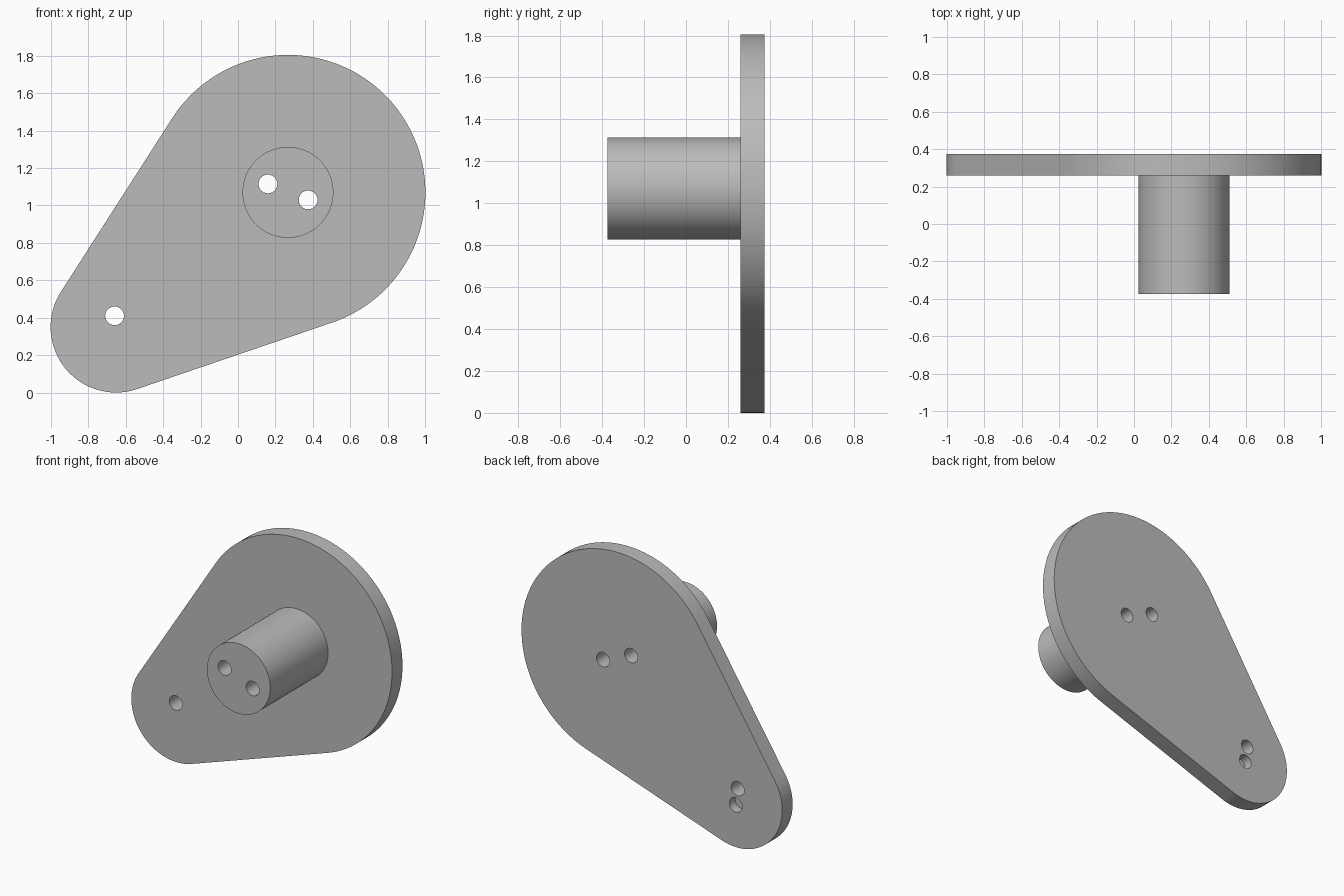
import bpy
import bmesh
from math import acos, atan2, cos, sin, pi, hypot, radians
from mathutils import Matrix, Vector

cube = bpy.data.objects.get("Cube")
if cube:
    bpy.data.objects.remove(cube, do_unlink=True)

# Key dimensions, as (x, z) centres and y depths
BIG, BIG_R = (0.267, 1.07), 0.735
SMALL, SMALL_R = (-0.652, 0.35), 0.35
FRONT, JOIN, BACK = -0.375, 0.26, 0.375
BOSS_R, HOLE_R = 0.243, 0.05
PIN_HOLES = [(0.16, 1.115), (0.375, 1.03)]
END_HOLE, BLIND_HOLE = (-0.66, 0.41), (-0.645, 0.293)
BLIND_DEPTH = 0.065

grey = bpy.data.materials.new("plain grey")
grey.use_nodes = True
grey.diffuse_color = (0.5, 0.5, 0.5, 1)
grey.node_tree.nodes["Principled BSDF"].inputs["Base Color"].default_value = (0.5, 0.5, 0.5, 1)


def arc(centre, radius, start, end, steps):
    """Points along an arc, both ends included."""
    angles = [start + (end - start) * i / steps for i in range(steps + 1)]
    return [(centre[0] + radius * cos(a), centre[1] + radius * sin(a)) for a in angles]


def extrude_profile(name, points, y0, y1):
    """Solid made by sweeping an x-z outline from y0 to y1."""
    bm = bmesh.new()
    face = bm.faces.new([bm.verts.new((x, y0, z)) for x, z in points])
    swept = bmesh.ops.extrude_face_region(bm, geom=[face])["geom"]
    moved = [g for g in swept if isinstance(g, bmesh.types.BMVert)]
    bmesh.ops.translate(bm, verts=moved, vec=Vector((0, y1 - y0, 0)))
    bmesh.ops.recalc_face_normals(bm, faces=bm.faces)
    mesh = bpy.data.meshes.new(name)
    bm.to_mesh(mesh)
    bm.free()
    mesh.materials.append(grey)
    obj = bpy.data.objects.new(name, mesh)
    bpy.context.collection.objects.link(obj)
    return obj


def cylinder(name, centre, radius, y0, y1, sides):
    return extrude_profile(name, arc(centre, radius, 0, 2 * pi, sides)[:-1], y0, y1)


def drill(obj, centre, y0, y1):
    """Cut a round hole and discard the cutter."""
    cutter = cylinder("hole_cutter", centre, HOLE_R, y0, y1, 40)
    cutter.hide_render = True
    mod = obj.modifiers.new("hole", 'BOOLEAN')
    mod.operation, mod.solver, mod.object = 'DIFFERENCE', 'EXACT', cutter
    bpy.context.view_layer.objects.active = obj
    bpy.ops.object.modifier_apply(modifier=mod.name)
    bpy.data.objects.remove(cutter, do_unlink=True)


# Plate: two arcs joined by their common outer tangents
dx, dz = BIG[0] - SMALL[0], BIG[1] - SMALL[1]
axis = atan2(dz, dx)
spread = acos((SMALL_R - BIG_R) / hypot(dx, dz))
outline = arc(BIG, BIG_R, axis - spread, axis + spread, 96)
outline += arc(SMALL, SMALL_R, axis + spread, axis + 2 * pi - spread, 48)
plate = extrude_profile("crank_plate", outline, JOIN, BACK)

# Round boss on the front of the plate
boss = cylinder("round_boss", BIG, BOSS_R, FRONT, JOIN, 96)

# Pin holes run through boss and plate; the narrow end has a through and a blind hole
for hole in PIN_HOLES:
    drill(boss, hole, FRONT - 0.1, JOIN + 0.1)
for hole in PIN_HOLES + [END_HOLE]:
    drill(plate, hole, JOIN - 0.1, BACK + 0.1)
drill(plate, BLIND_HOLE, BACK - BLIND_DEPTH, BACK + 0.1)

# Smooth curved walls, crisp rims
for obj in (plate, boss):
    bpy.ops.object.select_all(action='DESELECT')
    obj.select_set(True)
    bpy.context.view_layer.objects.active = obj
    bpy.ops.object.shade_smooth_by_angle(angle=radians(30))
